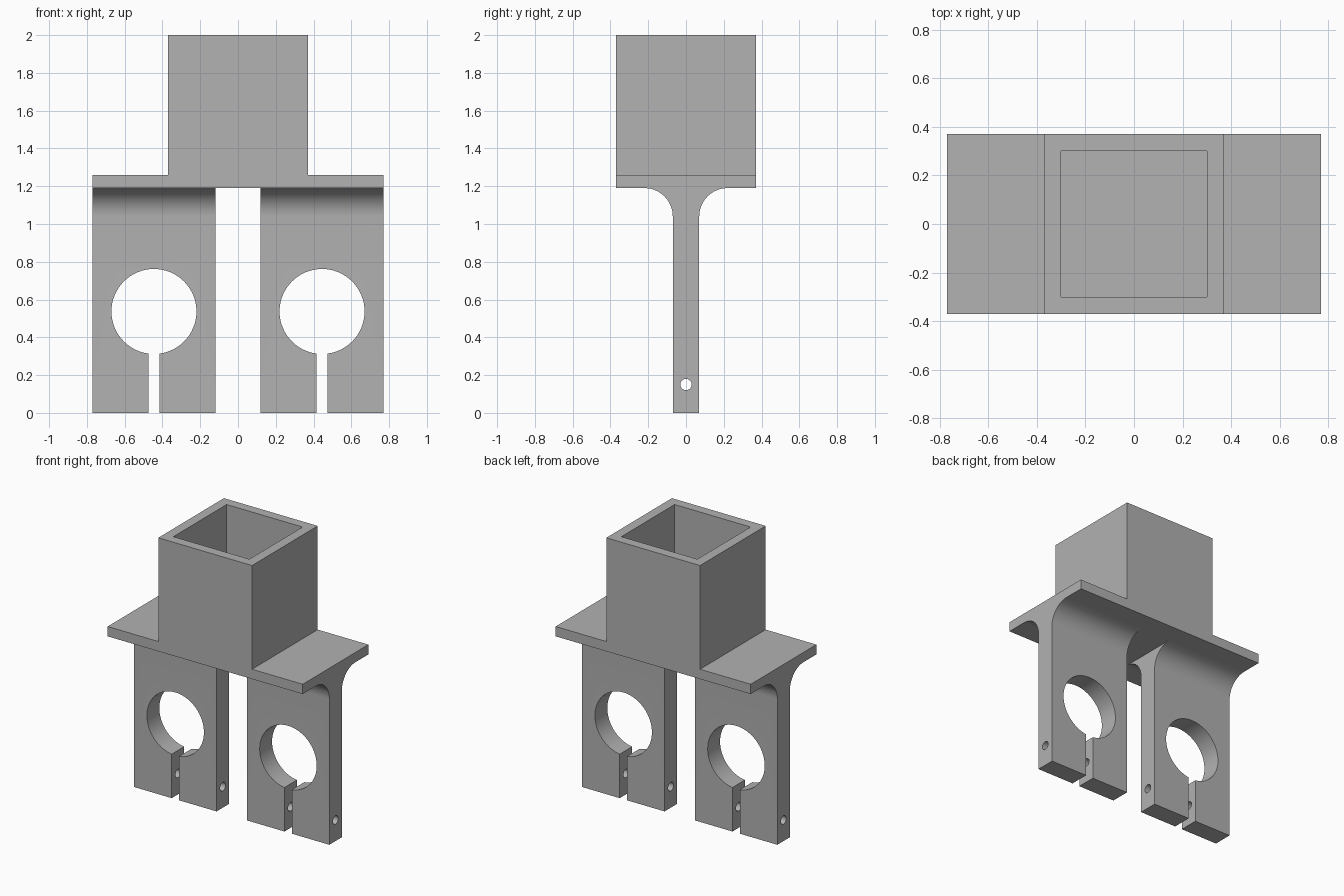
import bpy, bmesh, math
from mathutils import Vector

if "Cube" in bpy.data.objects:
    bpy.data.objects.remove(bpy.data.objects["Cube"])

grey = bpy.data.materials.new("plain grey")
grey.diffuse_color = (0.445, 0.445, 0.445, 1)
grey.use_nodes = True
grey.node_tree.nodes["Principled BSDF"].inputs["Base Color"].default_value = grey.diffuse_color


def prism(name, points, axis, lo, hi):
    """Extrude a closed 2D profile along x, y or z from lo to hi."""
    place = {"x": lambda a, b, d: (d, a, b),
             "y": lambda a, b, d: (a, d, b),
             "z": lambda a, b, d: (a, b, d)}[axis]
    bm = bmesh.new()
    face = bm.faces.new([bm.verts.new(place(a, b, lo)) for a, b in points])
    new = bmesh.ops.extrude_face_region(bm, geom=[face])["geom"]
    shift = Vector(place(0, 0, hi - lo))
    bmesh.ops.translate(bm, vec=shift,
                        verts=[v for v in new if isinstance(v, bmesh.types.BMVert)])
    bmesh.ops.recalc_face_normals(bm, faces=bm.faces)
    mesh = bpy.data.meshes.new(name)
    bm.to_mesh(mesh)
    bm.free()
    mesh.materials.append(grey)
    obj = bpy.data.objects.new(name, mesh)
    bpy.context.collection.objects.link(obj)
    return obj


def rect(a0, a1, b0, b1):
    return [(a0, b0), (a1, b0), (a1, b1), (a0, b1)]


def arc(ca, cb, r, start, end, steps):
    angles = [math.radians(start + (end - start) * i / steps) for i in range(steps + 1)]
    return [(ca + r * math.cos(t), cb + r * math.sin(t)) for t in angles]


def circle(ca, cb, r, steps):
    return arc(ca, cb, r, 0, 360, steps)[:-1]


def cut(obj, cutter):
    """Subtract the cutter from the object and remove the cutter."""
    bpy.context.view_layer.objects.active = obj
    mod = obj.modifiers.new("cut", "BOOLEAN")
    mod.operation, mod.solver, mod.object = "DIFFERENCE", "EXACT", cutter
    bpy.ops.object.modifier_apply(modifier=mod.name)
    bpy.data.objects.remove(cutter)


# Flange plate with square socket on top, one continuous body
half = [(0.77, 1.19), (0.77, 1.26), (0.37, 1.26), (0.37, 2.0)]
outline = half + [(-x, z) for x, z in reversed(half)]
socket = prism("flange_and_socket", outline, "y", -0.37, 0.37)
cut(socket, prism("pocket_cutter", rect(-0.30, 0.30, -0.30, 0.30), "z", 1.26, 2.2))

# Clamp legs: filleted blade, round bore, slit and cross bolt hole
fillet = arc(0.22, 1.04, 0.15, 180, 90, 16)
side = [(0.07, 0.0)] + fillet
blade = side + [(-y, z) for y, z in reversed(side)]
for name, s in (("right", 1), ("left", -1)):
    x0, x1 = sorted((s * 0.12, s * 0.77))
    cx = s * 0.445
    leg = prism(name + "_clamp_leg", blade, "x", x0, x1)
    cut(leg, prism("bore_cutter", circle(cx, 0.537, 0.225, 64), "y", -0.5, 0.5))
    cut(leg, prism("slit_cutter", rect(cx - 0.029, cx + 0.029, -0.1, 0.5), "y", -0.5, 0.5))
    cut(leg, prism("bolt_cutter", circle(0, 0.15, 0.03, 32), "x", x0 - 0.05, x1 + 0.05))
    bpy.ops.object.select_all(action="DESELECT")
    leg.select_set(True)
    bpy.context.view_layer.objects.active = leg
    bpy.ops.object.shade_smooth_by_angle(angle=math.radians(30))
